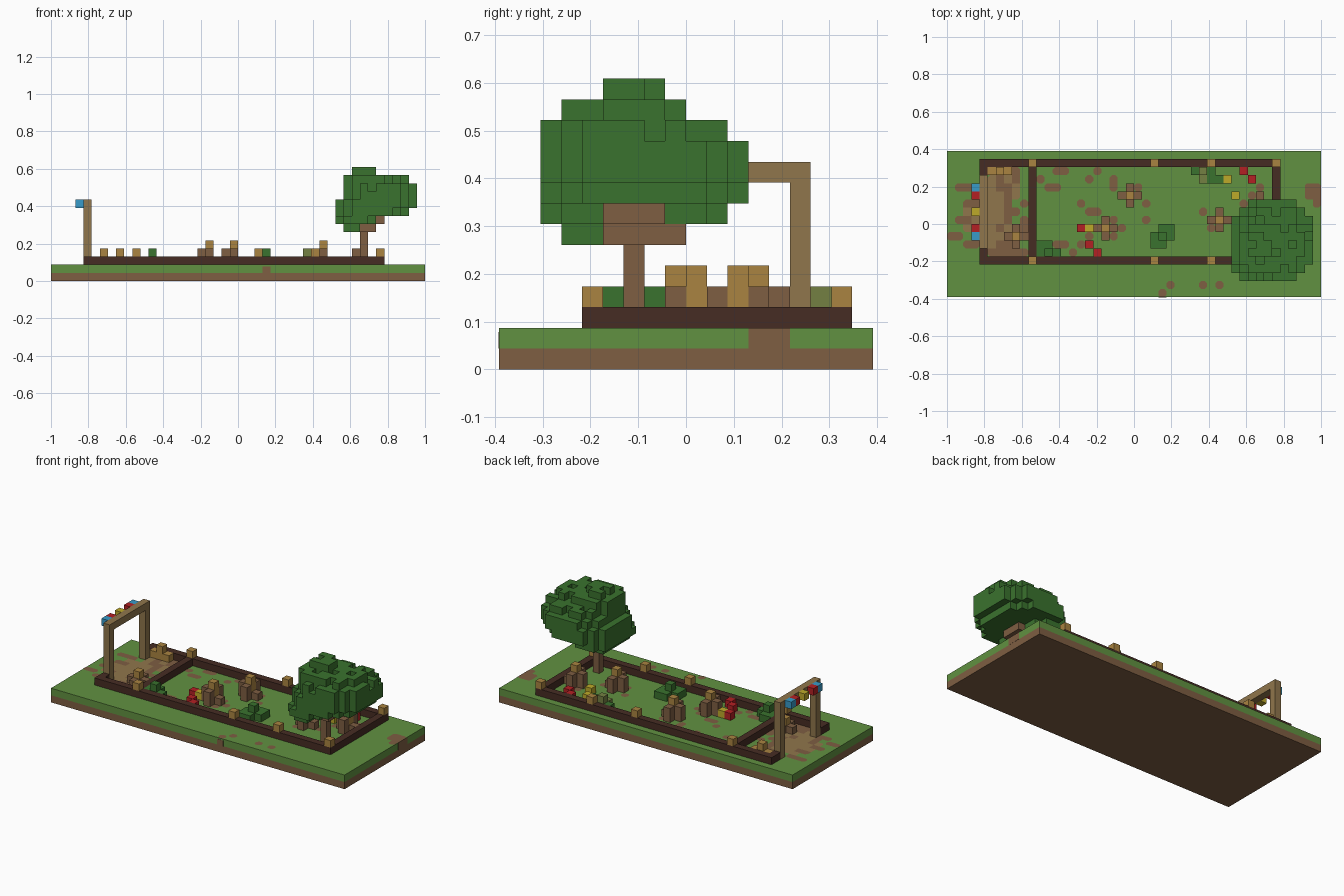
import bpy
import bmesh
from mathutils import Vector

if "Cube" in bpy.data.objects:
    bpy.data.objects.remove(bpy.data.objects["Cube"], do_unlink=True)

NX, NY = 46, 18
V = 2 / NX  # edge of one cube


def material(name, r, g, b):
    """Flat material from 8-bit display values."""
    lin = [((c / 255 + 0.055) / 1.055) ** 2.4 for c in (r, g, b)] + [1]
    m = bpy.data.materials.new(name)
    m.use_nodes = True
    m.diffuse_color = lin
    m.node_tree.nodes["Principled BSDF"].inputs["Base Color"].default_value = lin
    return m


GRASS = material("grass green", 97, 145, 65)
DIRT = material("dirt brown", 126, 94, 66)
RAIL = material("dark wood", 70, 44, 35)
TAN = material("tan wood", 144, 118, 76)
GOLD = material("golden wood", 170, 132, 65)
LEAF = material("leaf green", 58, 114, 46)
OLIVE = material("olive", 116, 128, 66)
RED = material("red", 180, 32, 36)
YELLOW = material("yellow", 190, 170, 42)
BLUE = material("blue", 56, 155, 200)


def point(i, j, k):
    return Vector((i - NX / 2, j - NY / 2, k)) * V


def finish(name, bm, mat):
    bmesh.ops.remove_doubles(bm, verts=bm.verts, dist=1e-5)
    bmesh.ops.recalc_face_normals(bm, faces=bm.faces)
    mesh = bpy.data.meshes.new(name)
    bm.to_mesh(mesh)
    bm.free()
    mesh.materials.append(mat)
    bpy.context.collection.objects.link(bpy.data.objects.new(name, mesh))


def cubes(name, cells, mat):
    """Outer skin of a set of grid cubes."""
    cells = set(cells)
    bm = bmesh.new()
    for c in cells:
        for axis in range(3):
            for side in (0, 1):
                near = list(c)
                near[axis] += 2 * side - 1
                if tuple(near) in cells:
                    continue
                u, w = (axis + 1) % 3, (axis + 2) % 3
                quad = []
                for a, b in ((0, 0), (1, 0), (1, 1), (0, 1)):
                    p = list(c)
                    p[axis] += side
                    p[u] += a
                    p[w] += b
                    quad.append(bm.verts.new(point(*p)))
                bm.faces.new(quad if side else quad[::-1])
    finish(name, bm, mat)


def block(name, lo, hi, mat):
    """Plain box between two grid points."""
    bm = bmesh.new()
    bmesh.ops.create_cube(bm, size=1)
    a, b = point(*lo), point(*hi)
    for v in bm.verts:
        v.co = (a + b) / 2 + Vector(x * y for x, y in zip(v.co, b - a))
    finish(name, bm, mat)


def span(i0, i1, j0, j1, k0, k1):
    return {(i, j, k) for i in range(i0, i1 + 1)
            for j in range(j0, j1 + 1) for k in range(k0, k1 + 1)}


def patches(name, cells, joined, mat):
    """Ground patches whose free corners are cut off."""
    bm = bmesh.new()
    for i, j in cells:
        outline = []
        for dx, dy in ((-1, -1), (1, -1), (1, 1), (-1, 1)):
            x, y = i + 0.5 + dx / 2, j + 0.5 + dy / 2
            if (i + dx, j) in joined or (i, j + dy) in joined:
                outline.append((x, y))
            else:
                cut = [(x - dx * 0.28, y), (x, y - dy * 0.28)]
                outline += cut if dx * dy < 0 else cut[::-1]
        bm.faces.new([bm.verts.new(point(x, y, 2.03)) for x, y in outline])
    finish(name, bm, mat)


# Ground
block("soil_slab", (0, 0, 0), (NX, NY, 1), DIRT)
block("grass_slab", (0, 0, 1), (NX, NY, 2), GRASS)
block("right_edge_soil", (NX - 0.02, 12, 1), (NX + 0.02, 14, 2), DIRT)
block("front_edge_soil", (26, -0.02, 1), (27, 0.02, 1.8), DIRT)

# Worn path through the gate, rows from the back to the front
path_rows = ["......ddd.", ".....tdtd.", ".ddd.tddt.", "...ttttdt.",
             "..ddtttd.d", "..tttttdd.", ".ddttttd.d", "..tdttdtdd",
             "dd.dtttdtd", "..dd.tddd.", ".....ddddd"]
worn = {"d": set(), "t": set()}
for r, row in enumerate(path_rows):
    for i, ch in enumerate(row):
        if ch in worn:
            worn[ch].add((i, 15 - r))
# Scattered bare spots, as columns for each row
bare = {15: (13, 14, 18), 14: (11, 17, 20), 13: (12, 13, 20, 23, 38, 44, 45),
        12: (37, 44, 45), 11: (16, 24, 36, 45), 10: (17, 18, 31),
        9: (20, 24, 35), 8: (21, 32), 7: (17, 20), 6: (13, 14, 16),
        5: (15,), 1: (27, 31, 33), 0: (26,)}
worn["d"] |= {(i, j) for j, row in bare.items() for i in row}
every = worn["d"] | worn["t"]
patches("bare_spots", worn["d"], every, DIRT)
patches("worn_path", worn["t"], every, TAN)

# Fence with a gap for the gate
rails = (span(4, 40, 4, 4, 2, 2) | span(4, 40, 16, 16, 2, 2)
         | span(40, 40, 4, 16, 2, 2) | span(10, 10, 4, 16, 2, 2)
         | {(4, 5, 2), (4, 15, 2)})
cubes("fence_rails", rails, RAIL)
cubes("fence_caps", {(i, j, 3) for i in (10, 25, 32, 40) for j in (4, 16)}, GOLD)

# Gate and its flags
gate = (span(4, 4, 6, 6, 2, 9) | span(4, 4, 14, 14, 2, 9)
        | span(4, 4, 6, 14, 9, 9))
cubes("gate", gate, TAN)
for colour, mat, rows in (("blue", BLUE, (7, 13)), ("red", RED, (8, 12)),
                          ("yellow", YELLOW, (10,))):
    cubes(colour + "_flags", {(3, j, 9) for j in rows}, mat)

# Stumps: golden core with brown roots
roots, cores = set(), set()
for i, j, tall in ((22, 12, 1), (19, 8, 1), (33, 9, 1), (38, 11, 1), (8, 7, 0)):
    cores |= span(i, i, j, j, 2, 3 + tall)
    for dx, dy in ((-1, 0), (1, 0), (0, -1), (0, 1)):
        roots.add((i + dx, j + dy, 2))
        if tall and dx < 1:
            roots.add((i + dx, j + dy, 3))
cubes("stump_roots", roots, DIRT)
cubes("stump_cores", cores, GOLD)
cubes("bench", span(5, 7, 15, 15, 2, 2) | {(6, 15, 3)}, GOLD)

# Bushes
bushes = {(12, 5, 3), (26, 7, 3), (33, 14, 2), (30, 15, 2), (32, 15, 2), (32, 14, 2)}
bushes |= span(11, 13, 5, 5, 2, 2) | span(11, 12, 6, 6, 2, 2)
bushes |= span(25, 27, 7, 7, 2, 2) | span(25, 26, 6, 6, 2, 2) | span(26, 27, 8, 8, 2, 2)
cubes("bushes", bushes, LEAF)
cubes("olive_shrub", {(31, 15, 2), (31, 15, 3), (31, 14, 2)}, OLIVE)

# Flowers
cubes("red_flowers", {(i, j, 2) for i, j in
                      ((16, 8), (17, 6), (18, 5), (36, 15), (37, 14))}, RED)
cubes("yellow_flowers", {(i, j, 2) for i, j in
                         ((17, 8), (34, 14), (35, 12))}, YELLOW)

# Tree
trunk = span(38, 38, 6, 6, 2, 5) | span(38, 39, 5, 8, 6, 6) | span(40, 40, 5, 7, 7, 7)
cubes("tree_trunk", trunk, DIRT)
layers = ((36, 37, 3, 8), (35, 39, 2, 10), (35, 43, 2, 11), (35, 44, 2, 11),
          (36, 44, 2, 11), (36, 44, 2, 10), (36, 43, 3, 8), (37, 39, 5, 7))
crown = set()
for k, (i0, i1, j0, j1) in enumerate(layers, 6):
    ci, cj = (i0 + i1) / 2, (j0 + j1) / 2
    ri, rj = (i1 - i0 + 1) / 2, (j1 - j0 + 1) / 2
    for i, j, _ in span(i0, i1, j0, j1, k, k):
        if k == 6 or (abs(i - ci) / ri) ** 2.4 + (abs(j - cj) / rj) ** 2.4 <= 1.02:
            crown.add((i, j, k))
# Pits that roughen the top of the crown
crown -= {(i, j, k) for i, j, k in crown
          if k > 10 and (i, j, k + 1) not in crown and (2 * i + j) % 5 == 0}
cubes("tree_crown", crown - trunk, LEAF)
